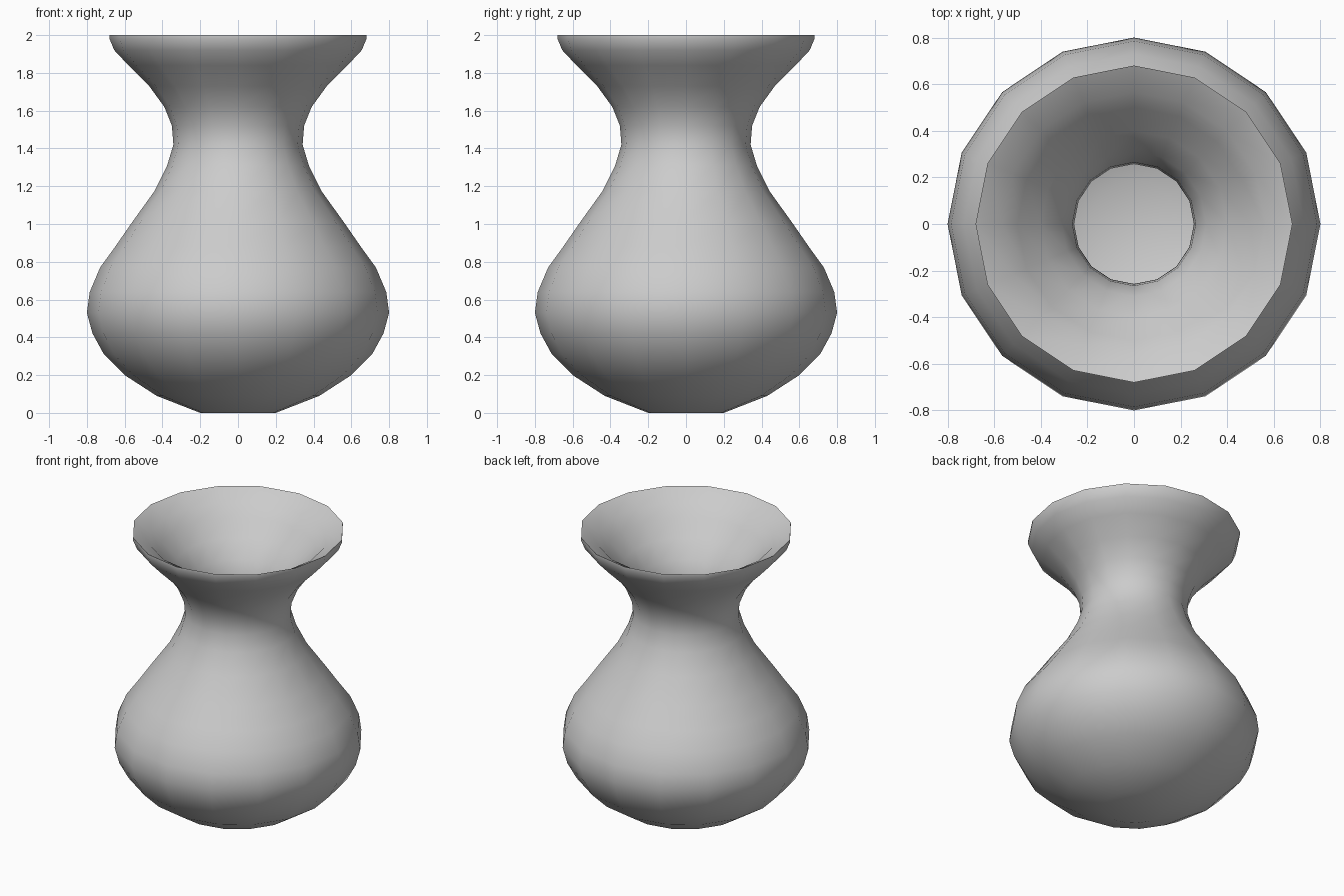
import bpy, bmesh, math

if "Cube" in bpy.data.objects:
    bpy.data.objects.remove(bpy.data.objects["Cube"])

SIDES = 16

# Outer wall from foot to rim (radius, height)
outer = [(0.20, 0.0), (0.43, 0.09), (0.60, 0.20), (0.71, 0.31), (0.77, 0.42),
         (0.80, 0.53), (0.785, 0.64), (0.73, 0.77), (0.65, 0.88), (0.56, 1.01),
         (0.445, 1.17), (0.375, 1.31), (0.342, 1.42), (0.35, 1.52), (0.39, 1.62),
         (0.47, 1.73), (0.58, 1.84), (0.655, 1.92), (0.68, 1.98), (0.68, 2.0)]
# Sloping lip, then inner wall from lip down to floor
inner = [(0.565, 1.935), (0.50, 1.86), (0.40, 1.76), (0.31, 1.65), (0.265, 1.54),
         (0.257, 1.42), (0.30, 1.28), (0.37, 1.13), (0.49, 0.96), (0.65, 0.73),
         (0.70, 0.62), (0.71, 0.53), (0.69, 0.45), (0.64, 0.37), (0.54, 0.27),
         (0.39, 0.17), (0.19, 0.09)]

# Lathe the profile around z and cap foot and floor
bm = bmesh.new()
rings = []
for r, z in outer + inner:
    rings.append([bm.verts.new((r * math.cos(2 * math.pi * i / SIDES),
                                r * math.sin(2 * math.pi * i / SIDES), z))
                  for i in range(SIDES)])
for a, b in zip(rings, rings[1:]):
    for i in range(SIDES):
        j = (i + 1) % SIDES
        bm.faces.new((a[i], a[j], b[j], b[i]))
bm.faces.new(rings[0][::-1])
bm.faces.new(rings[-1])
bmesh.ops.recalc_face_normals(bm, faces=bm.faces)

mesh = bpy.data.meshes.new("vase")
bm.to_mesh(mesh)
bm.free()
vase = bpy.data.objects.new("vase", mesh)
bpy.context.collection.objects.link(vase)

# Smooth body with a crisp foot and lip
bpy.context.view_layer.objects.active = vase
vase.select_set(True)
bpy.ops.object.shade_smooth_by_angle(angle=math.radians(30))
